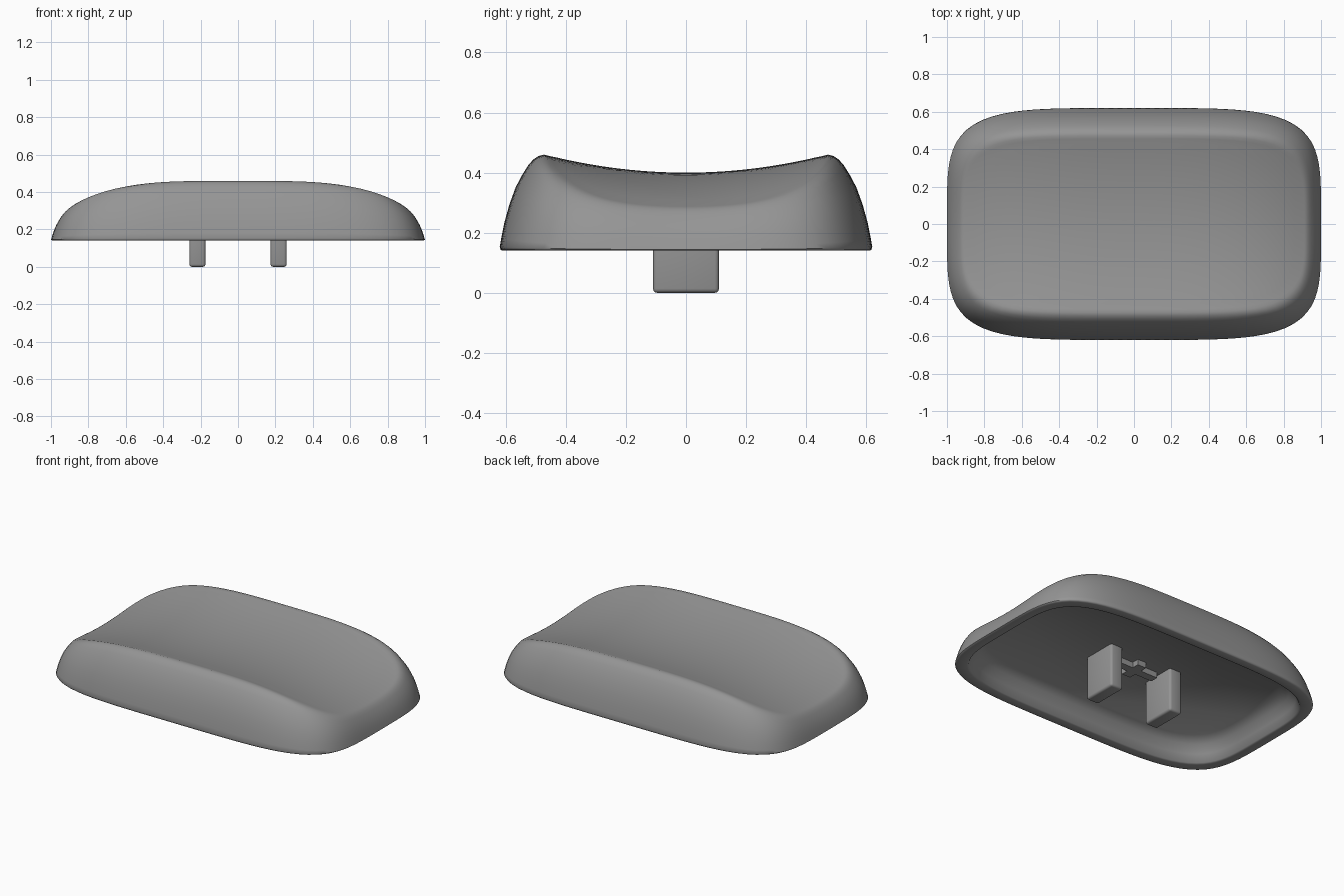
import bpy, bmesh, math

if "Cube" in bpy.data.objects:
    bpy.data.objects.remove(bpy.data.objects["Cube"])

SEG = 128        # points around each outline
BASE = 0.14      # height of the bottom rim
CEIL = 0.27      # height of the hollow's ceiling

grey = bpy.data.materials.new("mid grey")
grey.diffuse_color = (0.3, 0.3, 0.3, 1)
grey.use_nodes = True
grey.node_tree.nodes["Principled BSDF"].inputs["Base Color"].default_value = grey.diffuse_color


def finish(obj, angle):
    obj.data.materials.append(grey)
    bpy.ops.object.select_all(action='DESELECT')
    obj.select_set(True)
    bpy.context.view_layer.objects.active = obj
    bpy.ops.object.shade_smooth_by_angle(angle=math.radians(angle))


def outline(hx, hy, n=4.5):
    """Rounded rectangle as a superellipse."""
    pts = []
    for i in range(SEG):
        a = 2 * math.pi * i / SEG
        c, s = math.cos(a), math.sin(a)
        r = (abs(c) ** n + abs(s) ** n) ** (-1 / n)
        pts.append((hx * r * c, hy * r * s))
    return pts


def dish(x, y):
    """Top surface: scooped across y, drooping towards both ends."""
    return 0.40 + 0.06 * min(abs(y) / 0.47, 1) ** 2 - 0.155 * abs(x) ** 3.4


# Shell: rings from the dish, over the rim, down the wall and up into the hollow
rings = []
for k in range(1, 17):
    s = k / 17
    rings.append([(x, y, dish(x, y)) for x, y in outline(0.91 * s, 0.455 * s)])
wall = [(0.91, 0.455, 0.997), (0.918, 0.473, 1.0), (0.928, 0.491, 0.985), (0.938, 0.508, 0.95),
        (0.948, 0.525, 0.89), (0.960, 0.545, 0.79), (0.972, 0.567, 0.66),
        (0.983, 0.588, 0.48), (0.991, 0.604, 0.30), (0.997, 0.615, 0.13),
        (1.0, 0.62, 0.04)]
for hx, hy, f in wall:
    rings.append([(x, y, BASE + f * (dish(x, y) - BASE)) for x, y in outline(hx, hy)])
inside = [(0.997, 0.617, BASE + 0.003), (0.99, 0.61, BASE), (0.945, 0.565, BASE),
          (0.935, 0.555, BASE + 0.005), (0.92, 0.535, 0.19), (0.89, 0.505, 0.235),
          (0.85, 0.47, CEIL)]
for hx, hy, z in inside:
    rings.append([(x, y, z) for x, y in outline(hx, hy)])

bm = bmesh.new()
loops = [[bm.verts.new(p) for p in ring] for ring in rings]
for a, b in zip(loops, loops[1:]):
    for i in range(SEG):
        j = (i + 1) % SEG
        bm.faces.new((a[i], b[i], b[j], a[j]))
centre = bm.verts.new((0, 0, dish(0, 0)))
for i in range(SEG):
    bm.faces.new((centre, loops[0][i], loops[0][(i + 1) % SEG]))
bm.faces.new(loops[-1])
bmesh.ops.recalc_face_normals(bm, faces=bm.faces[:])
mesh = bpy.data.meshes.new("shell")
bm.to_mesh(mesh)
bm.free()
shell = bpy.data.objects.new("shell", mesh)
bpy.context.collection.objects.link(shell)
finish(shell, 50)


def block(name, lo, hi, bevel):
    """Box between two corners with rounded edges."""
    bpy.ops.mesh.primitive_cube_add(size=1, location=[(a + b) / 2 for a, b in zip(lo, hi)])
    obj = bpy.context.object
    obj.name = name
    obj.scale = [b - a for a, b in zip(lo, hi)]
    bpy.ops.object.transform_apply(location=False, rotation=False, scale=True)
    if bevel:
        mod = obj.modifiers.new("rounding", 'BEVEL')
        mod.width = bevel
        mod.segments = 3
        bpy.ops.object.modifier_apply(modifier=mod.name)
    finish(obj, 40)


# Two mounting prongs
for side, x in (("left", -0.217), ("right", 0.217)):
    block(side + "_prong", (x - 0.043, -0.11, 0), (x + 0.043, 0.11, CEIL + 0.02), 0.014)

# Small cross-shaped rib between the prongs
block("rib_long", (-0.15, -0.025, CEIL - 0.035), (0.15, 0.025, CEIL + 0.01), 0)
block("rib_short", (-0.03, -0.07, CEIL - 0.035), (0.03, 0.07, CEIL + 0.01), 0)
